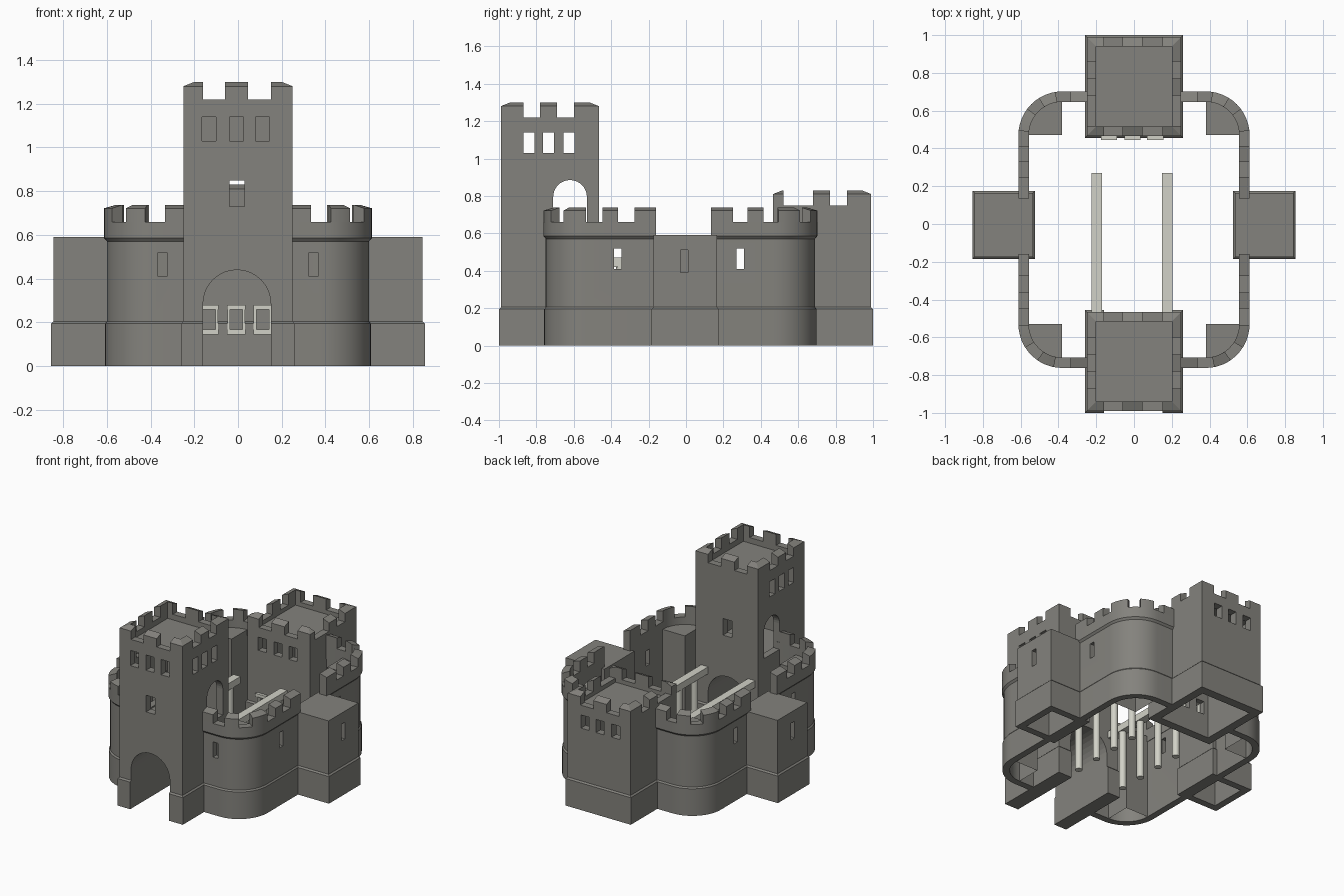
import bpy, bmesh, math

if "Cube" in bpy.data.objects:
    bpy.data.objects.remove(bpy.data.objects["Cube"])


def material(name, col):
    m = bpy.data.materials.new(name)
    m.diffuse_color = (*col, 1)
    m.use_nodes = True
    m.node_tree.nodes["Principled BSDF"].inputs["Base Color"].default_value = m.diffuse_color
    return m


STONE = material("grey stone", (0.23, 0.225, 0.205))
PALE = material("pale stone", (0.64, 0.64, 0.57))


def finish(bm, name, mat=STONE, smooth=False):
    bmesh.ops.recalc_face_normals(bm, faces=bm.faces)
    me = bpy.data.meshes.new(name)
    bm.to_mesh(me)
    bm.free()
    me.materials.append(mat)
    ob = bpy.data.objects.new(name, me)
    bpy.context.collection.objects.link(ob)
    if smooth:
        activate(ob)
        bpy.ops.object.shade_smooth_by_angle(angle=math.radians(25))
    return ob


def activate(ob):
    bpy.ops.object.select_all(action='DESELECT')
    ob.select_set(True)
    bpy.context.view_layer.objects.active = ob


def skin(bm, rings, closed_caps=(True, True)):
    """Join rings of points into a tube with end caps."""
    vs = [[bm.verts.new(p) for p in r] for r in rings]
    n = len(vs[0])
    for a, b in zip(vs, vs[1:]):
        for i in range(n):
            j = (i + 1) % n
            bm.faces.new((a[i], a[j], b[j], b[i]))
    if closed_caps[0]:
        bm.faces.new(vs[0])
    if closed_caps[1]:
        bm.faces.new(vs[-1])


def box(name, x0, x1, y0, y1, z0, z1, mat=STONE):
    bm = bmesh.new()
    skin(bm, [[(x0, y0, z), (x1, y0, z), (x1, y1, z), (x0, y1, z)] for z in (z0, z1)])
    return finish(bm, name, mat)


def arch(name, axis, c, r, z0, spring, a, b):
    """Arched prism running along x or y."""
    pts = [(c - r, z0), (c + r, z0)]
    pts += [(c + r * math.cos(t * math.pi / 16), spring + r * math.sin(t * math.pi / 16)) for t in range(17)]
    bm = bmesh.new()
    skin(bm, [[(u, k, z) if axis == 'y' else (k, u, z) for u, z in pts] for k in (a, b)])
    return finish(bm, name)


def cut(ob, cutter):
    m = ob.modifiers.new("cut", 'BOOLEAN')
    m.operation, m.solver, m.object = 'DIFFERENCE', 'EXACT', cutter
    activate(ob)
    bpy.ops.object.modifier_apply(modifier=m.name)
    bpy.data.objects.remove(cutter)


def cut_box(ob, *dims):
    cut(ob, box("cutter", *dims))


def tower(name, x0, x1, y0, y1, prof):
    """Square tower from (outset, z) rings, bottom to roof floor."""
    bm = bmesh.new()
    skin(bm, [[(x0 - o, y0 - o, z), (x1 + o, y0 - o, z), (x1 + o, y1 + o, z), (x0 - o, y1 + o, z)]
              for o, z in prof])
    return finish(bm, name)


PLINTH = [(0.01, 0), (0.01, 0.195), (0, 0.205)]
X_GAPS = ((-0.16, -0.06), (0.045, 0.15))
X_WINDOWS = ((-0.165, -0.1), (-0.04, 0.025), (0.08, 0.145))

# Gate tower
gate = tower("gate_tower", -0.25, 0.25, -0.99, -0.465,
             PLINTH + [(0, 1.28), (-0.05, 1.30), (-0.05, 1.18)])
for a, b in X_GAPS:
    cut_box(gate, a, b, -1.2, -0.2, 1.22, 1.5)
for a, b in ((-0.87, -0.78), (-0.69, -0.60)):
    cut_box(gate, -0.5, 0.5, a, b, 1.22, 1.5)
cut_box(gate, -0.2, 0.2, -0.935, -0.52, 0.6, 1.155)
for a, b in X_WINDOWS:
    cut_box(gate, a, b, -1.2, -0.8, 1.03, 1.14)
for a, b in ((-0.87, -0.81), (-0.765, -0.705), (-0.655, -0.595)):
    cut_box(gate, -0.5, 0.5, a, b, 1.03, 1.14)
cut_box(gate, -0.04, 0.03, -1.2, -0.2, 0.73, 0.85)
cut(gate, arch("cutter", 'y', -0.005, 0.155, -0.5, 0.285, -1.2, -0.2))
cut(gate, arch("cutter", 'x', -0.62, 0.09, 0.61, 0.795, -0.5, 0.5))

# Rear hall tower, hollow below
hall = tower("rear_tower", -0.25, 0.25, 0.465, 0.99,
             PLINTH + [(0, 0.81), (-0.05, 0.83), (-0.05, 0.72)])
for a, b in X_GAPS:
    cut_box(hall, a, b, 0.2, 1.2, 0.75, 1.0)
for a, b in ((0.52, 0.68), (0.77, 0.86)):
    cut_box(hall, -0.5, 0.5, a, b, 0.75, 1.0)
cut_box(hall, -0.2, 0.2, 0.515, 0.935, -0.2, 0.69)
for a, b in X_WINDOWS:
    cut_box(hall, a, b, 0.2, 1.2, 0.585, 0.68)
    cut_box(hall, a, b, 0.2, 0.7, 0.165, 0.26)
    # pale frames around the courtyard windows
    box("window_lintel", a - 0.01, b + 0.01, 0.445, 0.48, 0.258, 0.28, PALE)
    box("window_sill", a - 0.01, b + 0.01, 0.445, 0.48, 0.145, 0.167, PALE)
    for x in (a - 0.008, b - 0.004):
        box("window_jamb", x, x + 0.012, 0.45, 0.48, 0.167, 0.258, PALE)

# Side towers with a slit each, hollow below
for s, side in ((1, "right"), (-1, "left")):
    x0, x1 = sorted((s * 0.535, s * 0.845))
    t = tower(side + "_tower", x0, x1, -0.175, 0.165, PLINTH + [(0, 0.59)])
    h0, h1 = sorted((s * 0.61, s * 0.805))
    cut_box(t, h0, h1, -0.135, 0.125, -0.2, 0.55)
    c0, c1 = sorted((s * 0.7, s * 1.0))
    cut_box(t, c0, c1, -0.03, 0.01, 0.39, 0.51)

# Curtain wall path: a quarter of a rounded rectangle by arc length
R, CX, X0 = 0.22, 0.38, 0.22
L1, ARC = CX - X0, 0.22 * math.pi / 2


def point(s, cy, sy):
    if s < L1:
        return X0 + s, cy + sy * R, 0, sy
    a = min((s - L1) / R, math.pi / 2)
    extra = max(0, s - L1 - ARC)
    return CX + R * math.sin(a), cy + sy * (R * math.cos(a) - extra), math.sin(a), sy * math.cos(a)


def samples(s0, s1):
    knots = [L1 + ARC * i / 12 for i in range(13)]
    return [s0] + [k for k in knots if s0 + 1e-4 < k < s1 - 1e-4] + [s1]


def sweep(bm, pts, prof):
    for m in (1, -1):
        skin(bm, [[(m * (x + nx * o), y + ny * o, z) for o, z in prof] for x, y, nx, ny in pts])


QUARTERS = ((-0.53, -1, -0.16), (0.47, 1, 0.135))

# Lower wall, both sides
front = [point(s, -0.53, -1) for s in samples(0, L1 + ARC)]
back = [point(s, 0.47, 1) for s in samples(0, L1 + ARC)]
bm = bmesh.new()
sweep(bm, front + back[::-1], [(0.008, 0), (0.008, 0.195), (0, 0.205), (0, 0.59), (-0.04, 0.59), (-0.04, 0)])
wall = finish(bm, "curtain_wall")
for m in (1, -1):
    c = m * 0.345
    cut_box(wall, c - 0.02, c + 0.02, -0.9, -0.6, 0.41, 0.52)
    for y in (-0.365, 0.29):
        x0, x1 = sorted((m * 0.5, m * 0.7))
        cut_box(wall, x0, x1, y - 0.02, y + 0.02, 0.41, 0.52)
activate(wall)
bpy.ops.object.shade_smooth_by_angle(angle=math.radians(25))

# Parapet, battlements and corner platforms
para, merl, plat = bmesh.new(), bmesh.new(), bmesh.new()
for cy, sy, yend in QUARTERS:
    total = L1 + ARC + abs(cy - yend)
    sweep(para, [point(s, cy, sy) for s in samples(0, total)],
          [(-0.005, 0.565), (0.012, 0.585), (0.012, 0.66), (-0.043, 0.66), (-0.043, 0.565)])
    widths = (0.085, 0.09, 0.12, 0.085, 0.115)
    gap = (total - 0.03 - sum(widths)) / 4
    s = 0.03
    for w in widths:
        sweep(merl, [point(k, cy, sy) for k in samples(s, s + w)],
              [(0.012, 0.66), (0.012, 0.722), (-0.043, 0.738), (-0.043, 0.66)])
        s += w + gap
    for m in (1, -1):
        ring = [(CX, cy)] + [point(L1 + ARC * i / 12, cy, sy)[:2] for i in range(13)]
        ring = [(CX + (x - CX) * 0.88, cy + (y - cy) * 0.88) for x, y in ring]
        skin(plat, [[(m * x, y, z) for x, y in ring] for z in (0, 0.606)], (False, True))
finish(para, "parapet", STONE, True)
finish(merl, "battlements", STONE, True)
finish(plat, "corner_platforms", STONE, True)

# Courtyard colonnades
for x in (-0.197, 0.177):
    box("colonnade_beam", x - 0.028, x + 0.028, -0.5, 0.27, 0.42, 0.47, PALE)
    for y in (-0.35, -0.17, 0.01, 0.19):
        bm = bmesh.new()
        skin(bm, [[(x + 0.024 * math.cos(i * math.pi / 8), y + 0.024 * math.sin(i * math.pi / 8), z)
                   for i in range(16)] for z in (0, 0.42)])
        finish(bm, "colonnade_post", PALE, True)
